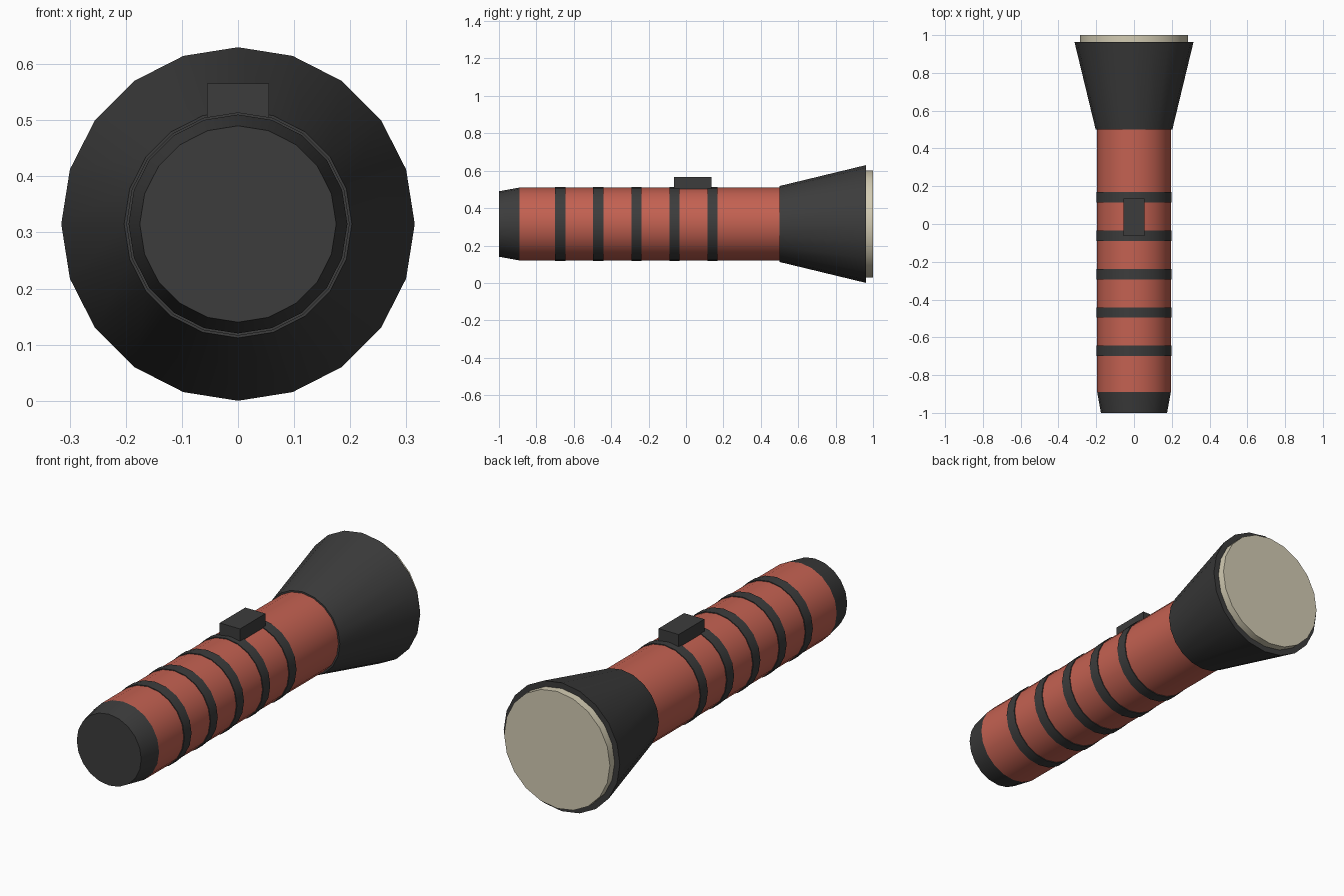
import bpy, bmesh, math
from mathutils import Matrix

cube = bpy.data.objects.get("Cube")
if cube:
    bpy.data.objects.remove(cube, do_unlink=True)

AXIS_Z = 0.315
SIDES = 20


def material(name, rgb):
    mat = bpy.data.materials.new(name)
    mat.use_nodes = True
    mat.diffuse_color = (*rgb, 1)
    bsdf = mat.node_tree.nodes["Principled BSDF"]
    bsdf.inputs["Base Color"].default_value = (*rgb, 1)
    bsdf.inputs["Roughness"].default_value = 0.7
    return mat


red = material("body red", (0.55, 0.12, 0.083))
dark = material("dark rubber", (0.045, 0.045, 0.045))
cream = material("lens cream", (0.65, 0.60, 0.45))


def finish(name, bm, mat, smooth=True):
    mesh = bpy.data.meshes.new(name)
    bm.to_mesh(mesh)
    bm.free()
    mesh.materials.append(mat)
    obj = bpy.data.objects.new(name, mesh)
    bpy.context.collection.objects.link(obj)
    if smooth:
        bpy.ops.object.select_all(action="DESELECT")
        obj.select_set(True)
        bpy.context.view_layer.objects.active = obj
        bpy.ops.object.shade_smooth_by_angle(angle=math.radians(30))
    return obj


def barrel(name, y0, y1, r0, r1, mat):
    """Closed cone or cylinder along y, from y0 to y1."""
    bm = bmesh.new()
    place = Matrix.Translation((0, (y0 + y1) / 2, AXIS_Z)) @ Matrix.Rotation(-math.pi / 2, 4, "X")
    bmesh.ops.create_cone(bm, cap_ends=True, segments=SIDES, radius1=r0,
                          radius2=r1, depth=y1 - y0, matrix=place)
    return finish(name, bm, mat)


# Handle, end cap, flared head and lens
barrel("handle", -0.89, 0.5, 0.195, 0.195, red)
barrel("end_cap", -1.0, -0.89, 0.175, 0.195, dark)
barrel("head", 0.5, 0.963, 0.203, 0.315, dark)
barrel("lens", 0.95, 1.0, 0.287, 0.287, cream)

# Grip rings
for i in range(5):
    y = -0.672 + i * 0.2035
    barrel(f"grip_ring_{i + 1}", y - 0.0275, y + 0.0275, 0.199, 0.199, dark)

# Switch on top
bm = bmesh.new()
bmesh.ops.create_cube(bm, size=1, matrix=Matrix.Translation((0, 0.036, 0.53))
                      @ Matrix.Diagonal((0.11, 0.198, 0.07, 1)))
finish("switch", bm, dark, smooth=False)
